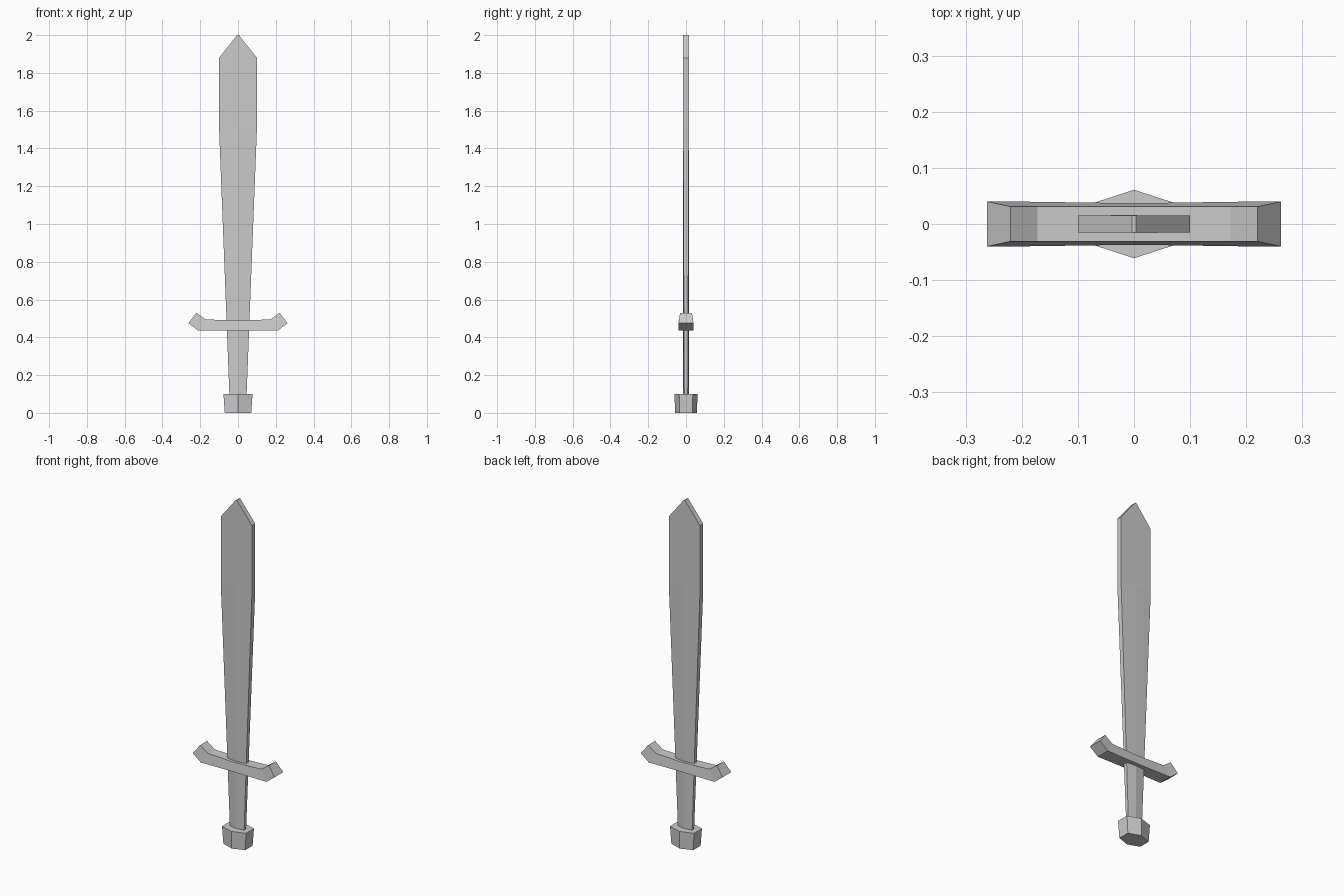
import bpy, bmesh

if "Cube" in bpy.data.objects:
    bpy.data.objects.remove(bpy.data.objects["Cube"])


def loft(name, rings):
    """Skin a stack of matching closed rings and cap both ends."""
    bm = bmesh.new()
    loops = [[bm.verts.new(p) for p in ring] for ring in rings]
    n = len(loops[0])
    for a, b in zip(loops, loops[1:]):
        for i in range(n):
            j = (i + 1) % n
            bm.faces.new((a[i], a[j], b[j], b[i]))
    bm.faces.new(loops[0][::-1])
    bm.faces.new(loops[-1])
    bmesh.ops.recalc_face_normals(bm, faces=bm.faces)
    mesh = bpy.data.meshes.new(name)
    bm.to_mesh(mesh)
    bm.free()
    obj = bpy.data.objects.new(name, mesh)
    bpy.context.collection.objects.link(obj)
    return obj


def hex_ring(w, side, ridge, z):
    """Six-sided section with ridges at front and back."""
    return [(0, -ridge, z), (w, -side, z), (w, side, z),
            (0, ridge, z), (-w, side, z), (-w, -side, z)]


# Blade and grip: one tapering piece, ridged at the grip and flat at the top
loft("blade_and_grip", [
    hex_ring(0.045, 0.009, 0.016, 0.08),
    hex_ring(0.061, 0.011, 0.016, 0.5),
    hex_ring(0.1, 0.015, 0.015, 1.5),
    hex_ring(0.1, 0.015, 0.015, 1.88),
    hex_ring(0.004, 0.015, 0.015, 2.0),
])

# Pommel: hexagonal block, slightly wider at the top
loft("pommel", [
    hex_ring(0.07, 0.034, 0.058, 0),
    hex_ring(0.077, 0.036, 0.061, 0.1),
])

# Crossguard: trapezoid section swept along a bar with upturned ends
# stations: bottom x, bottom z, top x, top z, bottom half depth
half = [(0.0, 0.435, 0.0, 0.488, 0.037),
        (0.21, 0.435, 0.172, 0.495, 0.04),
        (0.262, 0.475, 0.22, 0.53, 0.04)]
stations = [(-a, b, -c, d, e) for a, b, c, d, e in half[:0:-1]] + half
loft("crossguard", [
    [(bx, -d, bz), (bx, d, bz), (tx, 0.031, tz), (tx, -0.031, tz)]
    for bx, bz, tx, tz, d in stations
])
